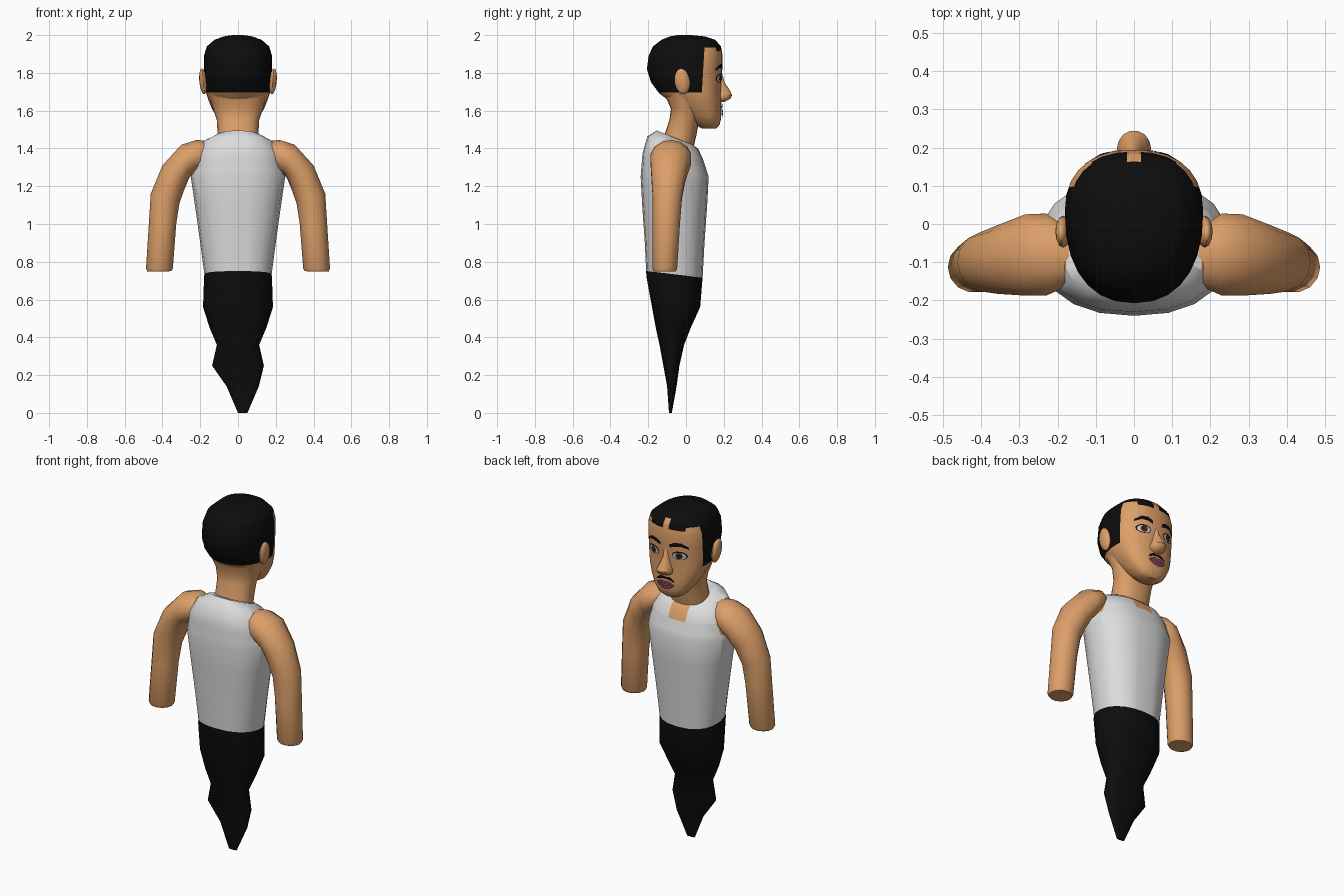
import bpy, bmesh, math
from mathutils import Vector
from mathutils.bvhtree import BVHTree

if "Cube" in bpy.data.objects:
    bpy.data.objects.remove(bpy.data.objects["Cube"])


def material(name, rgb):
    m = bpy.data.materials.new(name)
    m.diffuse_color = (*rgb, 1)
    m.use_nodes = True
    m.node_tree.nodes["Principled BSDF"].inputs["Base Color"].default_value = m.diffuse_color
    return m


SKIN = material("skin", (0.72, 0.345, 0.14))
WHITE = material("vest_white", (0.72, 0.72, 0.72))
BLACK = material("black", (0.004, 0.004, 0.004))
LIPS = material("lip_purple", (0.20, 0.05, 0.13))
EYE = material("eye_white", (0.55, 0.52, 0.48))
IRIS = material("iris_brown", (0.04, 0.015, 0.008))


def finish(name, bm, mats, rule=None):
    """Turn a bmesh into a smooth object, colouring faces by a rule on their centre."""
    if rule:
        for f in bm.faces:
            f.material_index = rule(f.calc_center_median())
    me = bpy.data.meshes.new(name)
    bm.to_mesh(me)
    ob = bpy.data.objects.new(name, me)
    bpy.context.collection.objects.link(ob)
    for m in mats:
        me.materials.append(m)
    bpy.ops.object.select_all(action='DESELECT')
    ob.select_set(True)
    bpy.context.view_layer.objects.active = ob
    bpy.ops.object.shade_smooth_by_angle(angle=math.radians(45))
    return ob


def skin_rings(rings):
    """Bridge closed rings of points and cap both ends."""
    bm = bmesh.new()
    loops = [[bm.verts.new(p) for p in r] for r in rings]
    n = len(loops[0])
    for a, b in zip(loops, loops[1:]):
        for i in range(n):
            j = (i + 1) % n
            bm.faces.new((a[i], a[j], b[j], b[i]))
    bm.faces.new(loops[0][::-1])
    bm.faces.new(loops[-1])
    bmesh.ops.recalc_face_normals(bm, faces=bm.faces)
    return bm


def oval(z, hw, yb, yf, slope=0, cx=0, mid=0.5, power=2.3, n=20):
    """Rounded horizontal ring; slope tips it along y, mid sets the widest point."""
    yc = yb + (yf - yb) * mid
    pts = []
    for i in range(n):
        t = 2 * math.pi * i / n
        c, s = math.cos(t), math.sin(t)
        x = math.copysign(abs(c) ** (2 / power), c) * hw
        y = math.copysign(abs(s) ** (2 / power), s) * ((yf - yc) if s > 0 else (yc - yb))
        pts.append((cx + x, yc + y, z + slope * y))
    return pts


def cut(bm, co, no):
    bmesh.ops.bisect_plane(bm, geom=bm.verts[:] + bm.edges[:] + bm.faces[:],
                           plane_co=co, plane_no=no)


# Trousers tapering to a point
legs = [oval(0, .025, -.09, -.075, cx=.025), oval(.14, .085, -.10, -.05, cx=.025),
        oval(.25, .137, -.12, -.035), oval(.36, .112, -.14, -.01),
        oval(.45, .15, -.16, .025), oval(.56, .185, -.18, .075),
        oval(.71, .18, -.21, .086, -.1), oval(.735, .178, -.211, .088, -.12)]
finish("trousers", skin_rings(legs), [BLACK])

# Torso with vest, arm openings and neckline
bm = skin_rings([oval(.733, .178, -.211, .088, -.12), oval(.9, .20, -.218, .098),
                 oval(1.1, .228, -.232, .112), oval(1.25, .25, -.24, .12),
                 oval(1.36, .232, -.23, .09, -.1), oval(1.43, .185, -.205, .065, -.25),
                 oval(1.455, .125, -.155, .045, -.4)])
for s in (-1, 1):
    cut(bm, (s * .225, 0, 1.29), (s, 0, .32))
    cut(bm, (s * .055, 0, 0), (1, 0, 0))
cut(bm, (0, 0, 1.28), (0, 0, 1))
cut(bm, (0, 0, 1.34), (0, 0, 1))


def vest_rule(c):
    armhole = c.z > 1.28 and abs(c.x) + .32 * (c.z - 1.29) > .225
    neckline = c.z > 1.34 and c.y > 0 and abs(c.x) < .055
    return 1 if armhole or neckline else 0


finish("torso", bm, [WHITE, SKIN], vest_rule)

# Arms: rings given by outer point, inner point and y range
ARM = [((.165, 1.44), (.22, 1.27), -.17, .0), ((.22, 1.445), (.245, 1.26), -.19, .03),
       ((.30, 1.42), (.26, 1.24), -.19, .028), ((.40, 1.31), (.285, 1.18), -.185, .0),
       ((.462, 1.16), (.31, 1.11), -.178, -.02), ((.472, 1.0), (.327, 1.0), -.178, -.03),
       ((.487, .765), (.345, .765), -.18, -.045), ((.48, .748), (.352, .75), -.172, -.053)]
for side, s in (("left", -1), ("right", 1)):
    rings = []
    for (ox, oz), (ix, iz), y0, y1 in ARM:
        ring = []
        for i in range(14):
            t = 2 * math.pi * i / 14
            k = (1 + math.cos(t)) / 2
            ring.append((s * (ix + (ox - ix) * k),
                         (y0 + y1) / 2 + (y1 - y0) / 2 * math.sin(t), iz + (oz - iz) * k))
        rings.append(ring)
    finish(side + "_arm", skin_rings(rings), [SKIN])

# Neck
finish("neck", skin_rings([oval(1.36, .11, -.14, .03), oval(1.47, .108, -.115, .055),
                           oval(1.55, .112, -.088, .07), oval(1.61, .132, -.08, .085),
                           oval(1.69, .155, -.115, .09)]), [SKIN])

# Head with hair cap, sideburns and a small parting
HEAD = [(1.505, .045, .085, .16), (1.525, .08, .05, .178), (1.56, .108, .0, .186),
        (1.61, .138, -.055, .188), (1.66, .158, -.10, .186), (1.69, .168, -.14, .186),
        (1.75, .178, -.185, .187), (1.82, .181, -.207, .192), (1.89, .18, -.198, .194),
        (1.94, .165, -.175, .185), (1.975, .125, -.13, .155), (1.993, .075, -.085, .10),
        (2.0, .03, -.045, .03)]
bm = skin_rings([oval(*r, mid=.6, power=2.3, n=28) for r in HEAD])
face = BVHTree.FromBMesh(bm)
for z in (1.695, 1.915, 1.965):
    cut(bm, (0, 0, z), (0, 0, 1))
cut(bm, (0, .09, 1.8), (0, 1, -.06))
for x in (-.11, -.018, .018, .11):
    cut(bm, (x, 0, 0), (1, 0, 0))
cut(bm, (0, 0, 1.935), (0, 0, 1))


def hair_rule(c):
    if c.y < .09 + .06 * (c.z - 1.8):
        return 1 if c.z > 1.695 else 0
    line = 1.965 if abs(c.x) < .018 else 1.915 if abs(c.x) < .11 else 1.935
    return 1 if c.z > line else 0


finish("head", bm, [SKIN, BLACK], hair_rule)

# Nose
finish("nose", skin_rings([oval(z, w, .12, y, mid=.6, power=2, n=14) for z, w, y in
                           ((1.81, .014, .188), (1.75, .02, .205), (1.705, .032, .235),
                            (1.682, .045, .245), (1.662, .042, .236), (1.645, .025, .20))]), [SKIN])

# Ears
for side, s in (("left", -1), ("right", 1)):
    bm = bmesh.new()
    bmesh.ops.create_uvsphere(bm, u_segments=12, v_segments=8, radius=1)
    for v in bm.verts:
        v.co = Vector((s * (.185 + .02 * v.co.x + .006 * v.co.z), -.02 + .042 * v.co.y,
                       1.755 + .068 * v.co.z - .01 * v.co.y))
    bmesh.ops.recalc_face_normals(bm, faces=bm.faces)
    finish(side + "_ear", bm, [SKIN])


def plate(name, mat, cols, off):
    """Thin patch laid on the face; cols are (x, low z, high z)."""
    bm = bmesh.new()
    rows = []
    for x, lo, hi in sorted(cols):
        col = []
        for k in range(4):
            z = lo + (hi - lo) * k / 3
            hit = face.ray_cast(Vector((x, 1, z)), Vector((0, -1, 0)))[0]
            col.append(bm.verts.new((x, hit.y + off, z)))
        rows.append(col)
    for a, b in zip(rows, rows[1:]):
        for k in range(3):
            bm.faces.new((a[k], a[k + 1], b[k + 1], b[k]))
    finish(name, bm, [mat])


def disc(cx, cz, rx, rz):
    return [(cx - rx * math.cos(t), cz - rz * math.sin(t) - .0005, cz + rz * math.sin(t) + .0005)
            for t in (math.pi * i / 10 for i in range(11))]


# Eyes and brows
for side, s in (("left", -1), ("right", 1)):
    x = s * .082
    plate(side + "_eye_rim", BLACK, disc(x, 1.771, .041, .025), .003)
    plate(side + "_eye", EYE, disc(x, 1.769, .036, .020), .005)
    plate(side + "_iris", IRIS, disc(x, 1.770, .018, .019), .007)
    plate(side + "_brow", BLACK, [(s * .03, 1.812, 1.832), (s * .06, 1.823, 1.846),
                                  (s * .095, 1.826, 1.846), (s * .13, 1.81, 1.822)], .004)

# Moustache and lips
plate("moustache", BLACK, [(-.055, 1.608, 1.618), (-.03, 1.618, 1.636), (0, 1.622, 1.634),
                           (.03, 1.618, 1.636), (.055, 1.608, 1.618)], .006)
plate("upper_lip", LIPS, [(-.055, 1.592, 1.596), (-.025, 1.592, 1.612), (0, 1.590, 1.608),
                          (.025, 1.592, 1.612), (.055, 1.592, 1.596)], .009)
plate("lower_lip", LIPS, [(-.052, 1.585, 1.590), (-.025, 1.567, 1.589), (0, 1.563, 1.587),
                          (.025, 1.567, 1.589), (.052, 1.585, 1.590)], .009)
